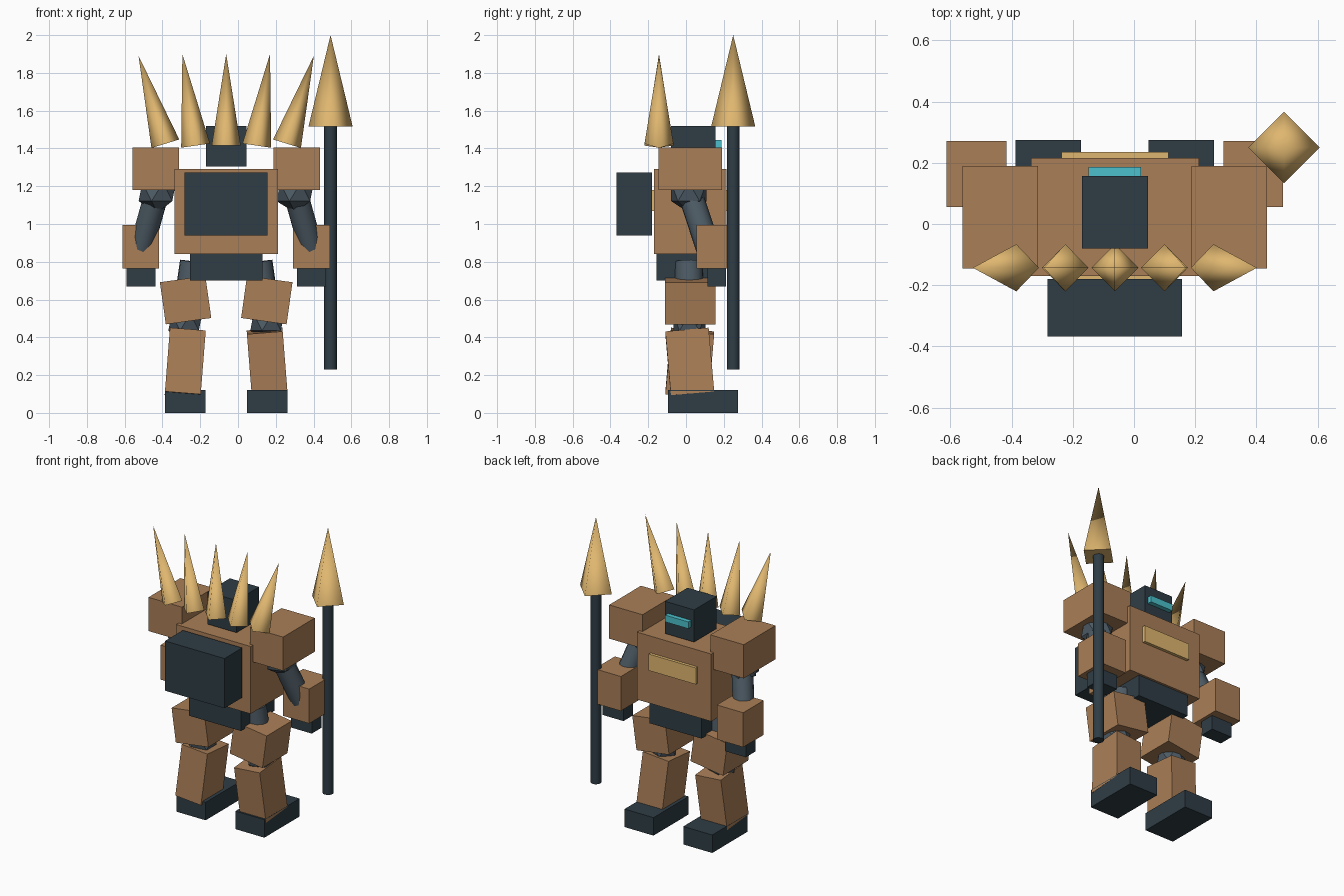
import bpy
from math import radians
from mathutils import Vector

if "Cube" in bpy.data.objects:
    bpy.data.objects.remove(bpy.data.objects["Cube"])

CX, CY = -0.0625, 0.0225  # body centre line


def material(name, rgb):
    m = bpy.data.materials.new(name)
    m.diffuse_color = (*rgb, 1)
    m.use_nodes = True
    m.node_tree.nodes["Principled BSDF"].inputs["Base Color"].default_value = m.diffuse_color
    return m


BRONZE = material("bronze", (0.40, 0.21, 0.095))
DARK = material("dark_steel", (0.028, 0.046, 0.06))
STEEL = material("joint_steel", (0.075, 0.105, 0.13))
GOLD = material("gold", (0.74, 0.47, 0.16))
CYAN = material("visor_glass", (0.07, 0.53, 0.60))


def finish(name, mat, smooth=None):
    o = bpy.context.object
    o.name = name
    o.data.materials.append(mat)
    if smooth:
        bpy.ops.object.shade_smooth_by_angle(angle=radians(smooth))
    return o


def box(name, mat, center, size, rot=(0, 0, 0)):
    bpy.ops.mesh.primitive_cube_add(size=1, location=center,
                                    rotation=[radians(a) for a in rot])
    o = finish(name, mat)
    o.scale = size
    return o


def span(name, mat, x, y, z):
    lo, hi = zip(x, y, z)
    return box(name, mat, [(a + b) / 2 for a, b in zip(lo, hi)],
               [b - a for a, b in zip(lo, hi)])


def rod(name, mat, a, b, r, tip=None, sides=12, smooth=40):
    a, b = Vector(a), Vector(b)
    d = b - a
    rot = d.to_track_quat('Z', 'Y').to_euler() if d.xy.length > 1e-6 else (0, 0, 0)
    bpy.ops.mesh.primitive_cone_add(vertices=sides, radius1=r, radius2=r if tip is None else tip,
                                    depth=d.length, location=(a + b) / 2, rotation=rot)
    return finish(name, mat, smooth)


def joint(name, center, r):
    bpy.ops.mesh.primitive_ico_sphere_add(subdivisions=1, radius=r, location=center)
    return finish(name, STEEL)


# Torso, pelvis, backpack and chest strip
span("torso", BRONZE, (-0.337, 0.212), (-0.17, 0.215), (0.842, 1.292))
span("pelvis", DARK, (-0.255, 0.13), (-0.155, 0.2), (0.70, 0.845))
span("backpack", DARK, (-0.282, 0.157), (-0.367, -0.18), (0.94, 1.272))
span("chest_strip", GOLD, (-0.237, 0.112), (-0.19, 0.235), (1.07, 1.18))

# Head and visor
span("head", DARK, (-0.17, 0.045), (-0.08, 0.157), (1.305, 1.52))
span("visor", CYAN, (-0.148, 0.023), (0.1, 0.187), (1.40, 1.445))

for s, side in ((-1, "left"), (1, "right")):
    def X(d):
        return CX + s * d

    # Arm
    box(side + "_shoulder_pad", BRONZE, (X(0.374), CY, 1.292), (0.246, 0.335, 0.225))
    joint(side + "_shoulder_joint", (X(0.365), 0.015, 1.17), 0.11)
    rod(side + "_upper_arm", STEEL, (X(0.36), 0.012, 1.19), (X(0.455), 0.125, 0.85), 0.066)
    box(side + "_forearm", BRONZE, (X(0.452), 0.163, 0.88), (0.195, 0.215, 0.23))
    box(side + "_hand", DARK, (X(0.452), 0.163, 0.72), (0.153, 0.1, 0.1))

    # Leg
    rod(side + "_upper_leg", STEEL, (X(0.17), 0.015, 0.80), (X(0.217), CY, 0.47), 0.076)
    box(side + "_thigh", BRONZE, (X(0.215), CY, 0.597), (0.243, 0.265, 0.225), (0, s * 8, 0))
    joint(side + "_knee_joint", (X(0.217), 0.018, 0.48), 0.1)
    box(side + "_shin", BRONZE, (X(0.217), 0.02, 0.265), (0.19, 0.23, 0.34), (s * 5, s * -4.5, 0))
    box(side + "_foot", DARK, (X(0.217), 0.09, 0.06), (0.214, 0.37, 0.12))

# Fan of back spikes
for d, tip, z0, z1 in ((-0.322, -0.464, 1.425, 1.89), (-0.162, -0.232, 1.415, 1.9),
                       (0, 0, 1.415, 1.9), (0.162, 0.232, 1.415, 1.9),
                       (0.322, 0.464, 1.425, 1.89)):
    o = rod("back_spike", GOLD, (CX + d, -0.143, z0), (CX + tip, -0.143, z1), 0.077, 0, 4, 95)
    # lean only sideways so the square base keeps its corners on the axes
    o.rotation_euler = (0, Vector((z1 - z0, tip - d)).angle_signed(Vector((1, 0))), 0)

# Spear
rod("spear_shaft", DARK, (0.49, 0.25, 0.23), (0.49, 0.25, 1.53), 0.034)
rod("spear_head", GOLD, (0.49, 0.25, 1.515), (0.49, 0.25, 2.0), 0.117, 0, 4, 95)
